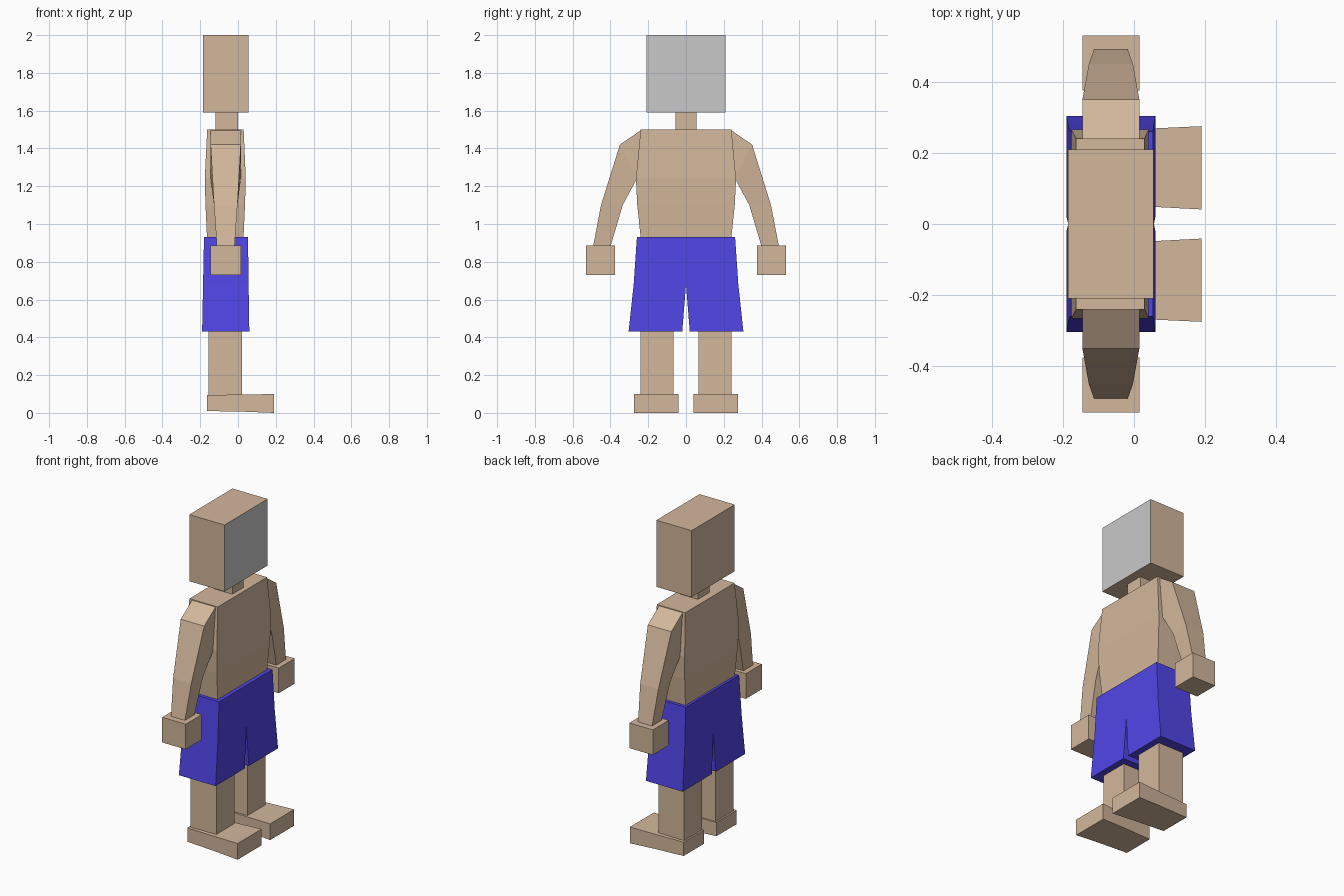
import bpy, bmesh

if "Cube" in bpy.data.objects:
    bpy.data.objects.remove(bpy.data.objects["Cube"])


def material(name, rgb):
    m = bpy.data.materials.new(name)
    m.diffuse_color = (*rgb, 1)
    m.use_nodes = True
    m.node_tree.nodes["Principled BSDF"].inputs["Base Color"].default_value = m.diffuse_color
    return m


SKIN = material("skin", (0.651, 0.474, 0.332))
BLUE = material("blue_cloth", (0.084, 0.061, 0.815))
GREY = material("grey_face", (0.584, 0.584, 0.584))


def loft(name, rings, mat, mirror=False):
    """Join four-cornered rings into a capped solid, optionally mirrored across y."""
    bm = bmesh.new()
    loops = [[bm.verts.new(p) for p in ring] for ring in rings]
    for a, b in zip(loops, loops[1:]):
        for i in range(4):
            j = (i + 1) % 4
            bm.faces.new((a[i], a[j], b[j], b[i]))
    bm.faces.new(loops[0])
    bm.faces.new(loops[-1])
    bmesh.ops.recalc_face_normals(bm, faces=bm.faces)
    # Open any wall lying on the mirror plane so the halves join
    seam = [f for f in bm.faces if all(abs(v.co.y) < 1e-5 for v in f.verts)]
    bmesh.ops.delete(bm, geom=seam, context='FACES_ONLY')
    mesh = bpy.data.meshes.new(name)
    bm.to_mesh(mesh)
    bm.free()
    mesh.materials.append(mat)
    obj = bpy.data.objects.new(name, mesh)
    bpy.context.collection.objects.link(obj)
    if mirror:
        mod = obj.modifiers.new("mirror", 'MIRROR')
        mod.use_axis = (False, True, False)
    return obj


def level(z, x0, x1, y0, y1):
    """Horizontal rectangle."""
    return [(x0, y0, z), (x1, y0, z), (x1, y1, z), (x0, y1, z)]


def slant(inner, outer, x0, x1):
    """Rectangle across a limb between an inner and an outer (y, z) point."""
    return [(x0, *inner), (x1, *inner), (x1, *outer), (x0, *outer)]


def box(name, x, y, z, mat, mirror=False):
    return loft(name, [level(h, *x, *y) for h in z], mat, mirror)


# Head with a grey face plane on the front (+x)
head = box("head", (-0.185, 0.055), (-0.21, 0.21), (1.59, 2.0), SKIN)
head.data.materials.append(GREY)
for f in head.data.polygons:
    if f.normal.x > 0.9:
        f.material_index = 1
box("neck", (-0.12, 0.0), (-0.055, 0.055), (1.48, 1.6), SKIN)

# Torso, widest at the ribs
loft("torso", [level(z, x0, x1, -y, y) for z, x0, x1, y in (
    (0.90, -0.163, 0.028, 0.237),
    (1.10, -0.172, 0.037, 0.258),
    (1.24, -0.176, 0.041, 0.265),
    (1.50, -0.163, 0.030, 0.240))], SKIN)

# Bent, tapering arms and block hands
loft("arms", [
    slant((0.21, 1.25), (0.235, 1.499), -0.145, 0.015),
    slant((0.26, 1.24), (0.35, 1.42), -0.145, 0.015),
    slant((0.335, 1.10), (0.45, 1.10), -0.127, -0.003),
    slant((0.40, 0.88), (0.492, 0.88), -0.112, -0.018)], SKIN, True)
box("hands", (-0.145, 0.015), (0.375, 0.53), (0.73, 0.885), SKIN, True)

# Flared shorts with a split between the legs
loft("shorts", [
    level(0.93, -0.18, 0.053, 0, 0.26),
    level(0.68, -0.185, 0.056, 0, 0.277),
    level(0.43, -0.19, 0.06, 0.02, 0.304)], BLUE, True)

# Lower legs
box("legs", (-0.155, 0.02), (0.065, 0.24), (0.08, 0.46), SKIN, True)

# Feet flare slightly towards the toes
loft("feet", [
    [(x, y0, z0), (x, y1, z0), (x, y1, z1), (x, y0, z1)]
    for x, y0, y1, z0, z1 in (
        (-0.165, 0.06, 0.258, 0.01, 0.095),
        (0.04, 0.049, 0.268, 0.006, 0.097),
        (0.19, 0.041, 0.275, 0.0, 0.1))], SKIN, True)
